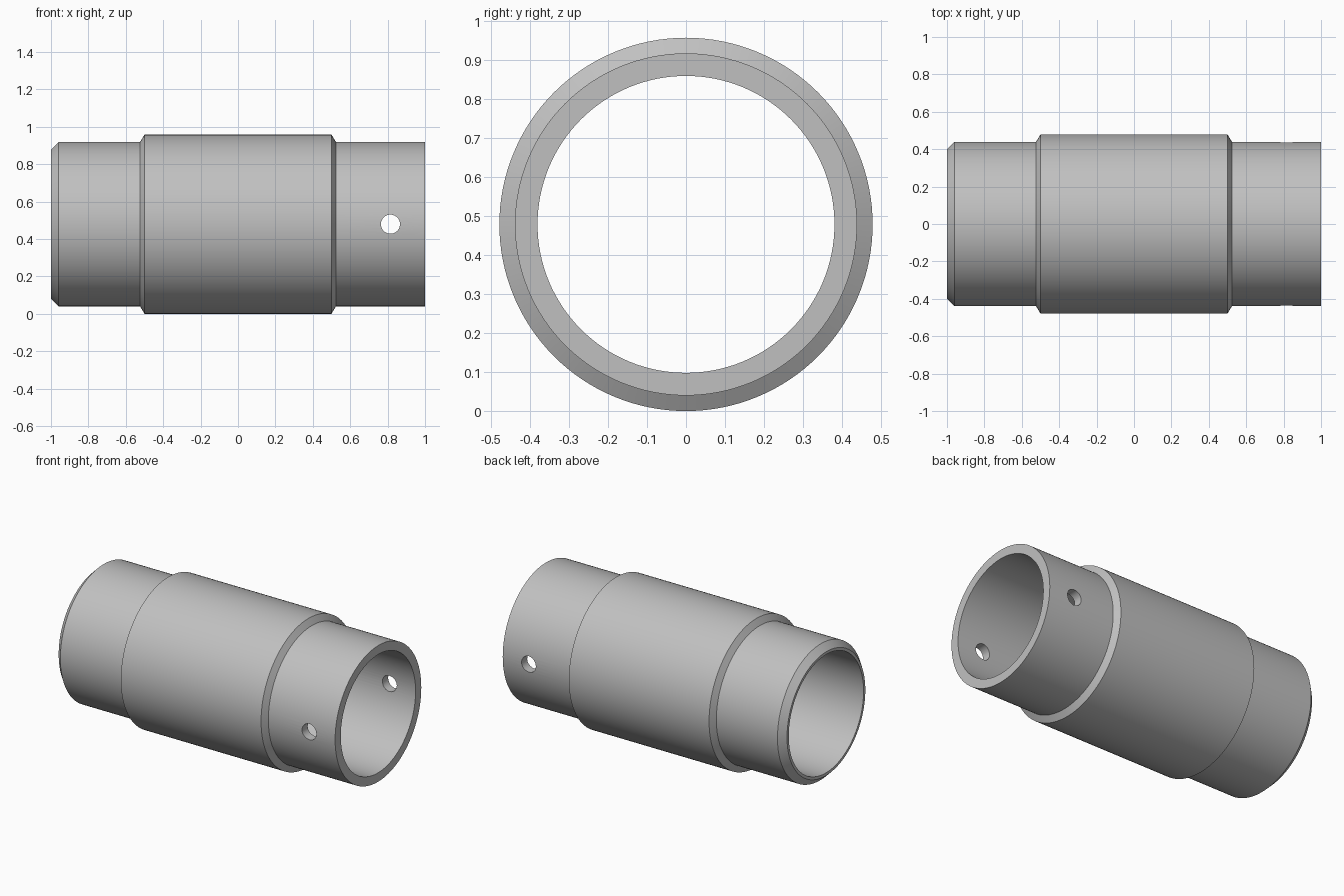
import bpy, bmesh
from math import radians, tau
from mathutils import Matrix, Vector

cube = bpy.data.objects.get("Cube")
if cube:
    bpy.data.objects.remove(cube, do_unlink=True)

OUTER, NECK, BORE = 0.479, 0.439, 0.381
SIDES = 128

steel = bpy.data.materials.new("light_grey_metal")
steel.use_nodes = True
color = (0.53, 0.53, 0.53, 1)
steel.diffuse_color = color
steel.node_tree.nodes["Principled BSDF"].inputs["Base Color"].default_value = color


def add_object(name, bm):
    bmesh.ops.recalc_face_normals(bm, faces=bm.faces)
    mesh = bpy.data.meshes.new(name)
    bm.to_mesh(mesh)
    bm.free()
    mesh.materials.append(steel)
    obj = bpy.data.objects.new(name, mesh)
    bpy.context.collection.objects.link(obj)
    return obj


# Sleeve: closed wall profile (x, radius) revolved around the x axis
profile = [(-1, BORE), (-1, NECK - 0.04), (-0.96, NECK), (-0.524, NECK),
           (-0.5, OUTER), (0.5, OUTER), (0.524, NECK), (1, NECK), (1, BORE)]
bm = bmesh.new()
verts = [bm.verts.new((x, 0, r)) for x, r in profile]
edges = [bm.edges.new((verts[i - 1], verts[i])) for i in range(len(verts))]
bmesh.ops.spin(bm, geom=verts + edges, cent=(0, 0, 0), axis=(1, 0, 0),
               angle=tau, steps=SIDES, use_merge=True)
bmesh.ops.remove_doubles(bm, verts=bm.verts, dist=1e-5)
bmesh.ops.translate(bm, verts=bm.verts, vec=(0, 0, OUTER))
sleeve = add_object("sleeve", bm)

# Cross pin hole drilled through both walls of the plain end
bm = bmesh.new()
place = Matrix.Translation(Vector((0.815, 0, OUTER))) @ Matrix.Rotation(radians(90), 4, "X")
bmesh.ops.create_cone(bm, cap_ends=True, segments=48, radius1=0.051,
                      radius2=0.051, depth=1.4, matrix=place)
drill = add_object("pin_hole_cutter", bm)
drill.hide_render = True

cut = sleeve.modifiers.new("pin_hole", "BOOLEAN")
cut.operation = "DIFFERENCE"
cut.solver = "EXACT"
cut.object = drill

bpy.ops.object.select_all(action="DESELECT")
sleeve.select_set(True)
bpy.context.view_layer.objects.active = sleeve
bpy.ops.object.modifier_apply(modifier=cut.name)
bpy.data.objects.remove(drill, do_unlink=True)
bpy.ops.object.shade_smooth_by_angle(angle=radians(30))
